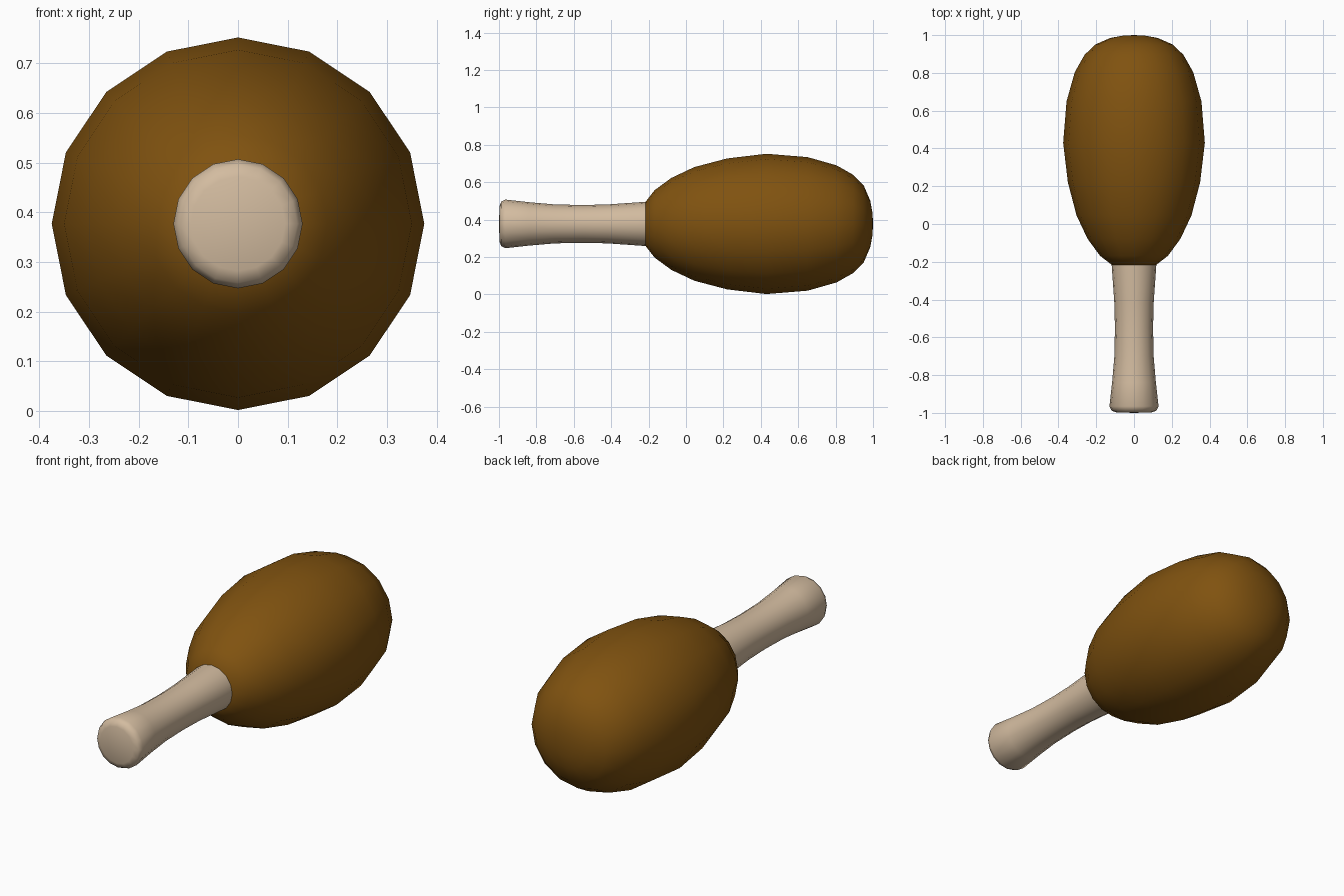
import bpy, bmesh, math

if "Cube" in bpy.data.objects:
    bpy.data.objects.remove(bpy.data.objects["Cube"])

SIDES = 16
AXIS_Z = 0.377


def material(name, rgb):
    m = bpy.data.materials.new(name)
    m.diffuse_color = (*rgb, 1.0)
    m.use_nodes = True
    m.node_tree.nodes["Principled BSDF"].inputs["Base Color"].default_value = m.diffuse_color
    return m


def lathe(name, profile, mat, sharp_angle):
    """Revolve (y, radius) points about the y axis; zero radius makes a pole."""
    bm = bmesh.new()
    rings = []
    for y, r in profile:
        if r == 0:
            rings.append([bm.verts.new((0, y, AXIS_Z))] * SIDES)
            continue
        ring = []
        for i in range(SIDES):
            a = 2 * math.pi * i / SIDES
            ring.append(bm.verts.new((r * math.sin(a), y, AXIS_Z + r * math.cos(a))))
        rings.append(ring)
    for lo, hi in zip(rings, rings[1:]):
        for i in range(SIDES):
            j = (i + 1) % SIDES
            corners = list(dict.fromkeys((lo[i], lo[j], hi[j], hi[i])))
            bm.faces.new(corners)
    bmesh.ops.recalc_face_normals(bm, faces=bm.faces)
    me = bpy.data.meshes.new(name)
    bm.to_mesh(me)
    bm.free()
    me.materials.append(mat)
    ob = bpy.data.objects.new(name, me)
    bpy.context.collection.objects.link(ob)
    bpy.ops.object.select_all(action='DESELECT')
    ob.select_set(True)
    bpy.context.view_layer.objects.active = ob
    bpy.ops.object.shade_smooth_by_angle(angle=math.radians(sharp_angle))
    return ob


brown = material("dark brown wood", (0.215, 0.085, 0.005))
cream = material("pale wood", (0.65, 0.50, 0.35))

# Egg-shaped shaker head, closed at the neck
lathe("head", [
    (-0.22, 0), (-0.22, 0.113), (-0.168, 0.18), (-0.078, 0.246), (0.045, 0.304),
    (0.22, 0.350), (0.43, 0.375), (0.65, 0.357), (0.805, 0.313),
    (0.895, 0.262), (0.95, 0.206), (0.985, 0.125), (0.997, 0.06), (1.0, 0),
], brown, 60)

# Waisted handle with a flared, rounded butt
lathe("handle", [
    (-1.0, 0), (-0.997, 0.095), (-0.988, 0.119), (-0.965, 0.130),
    (-0.84, 0.116), (-0.70, 0.104), (-0.55, 0.101), (-0.42, 0.104),
    (-0.22, 0.118), (-0.18, 0.118), (-0.18, 0),
], cream, 70)
